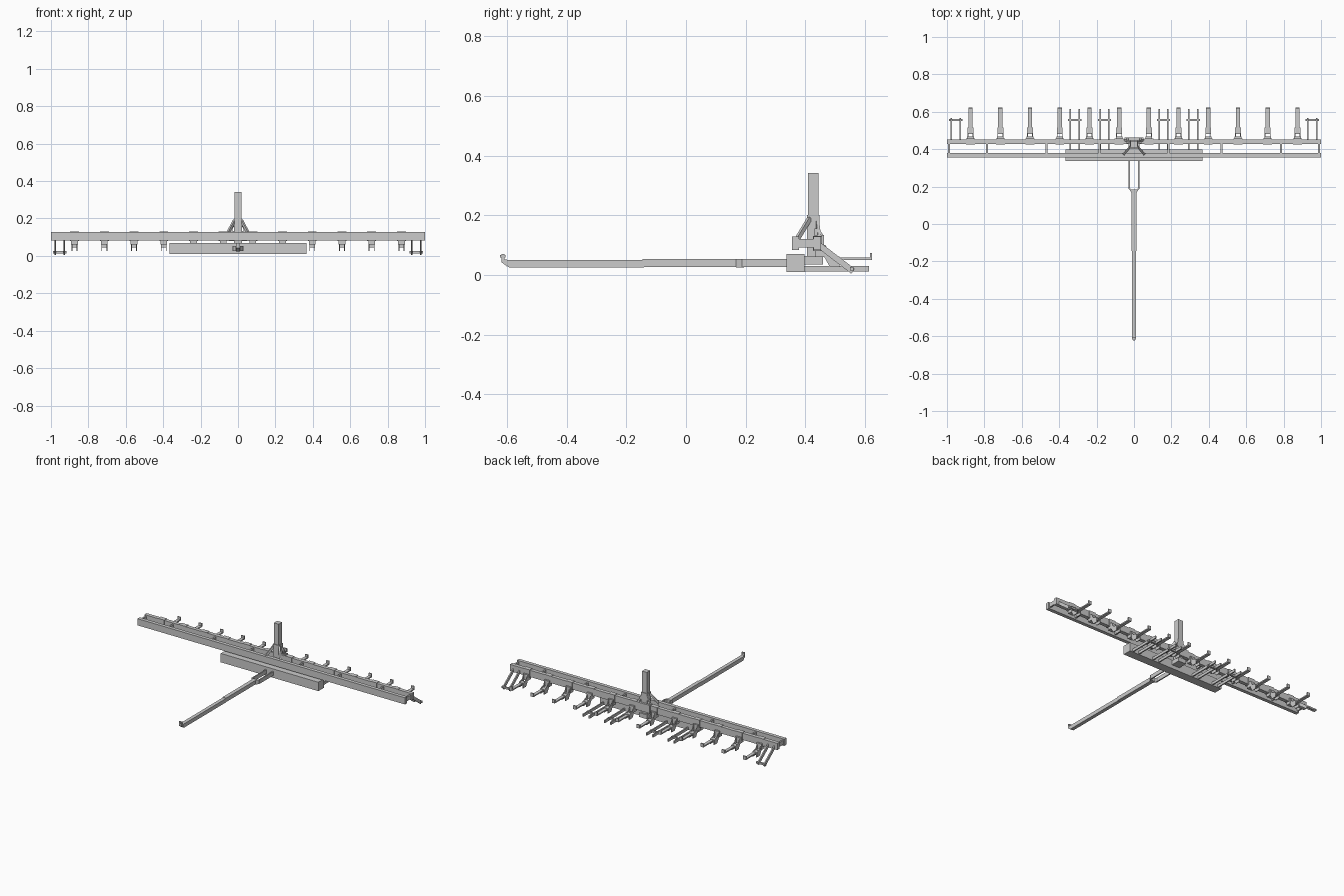
import bpy
import bmesh
from mathutils import Vector, Matrix

default = bpy.data.objects.get("Cube")
if default:
    bpy.data.objects.remove(default, do_unlink=True)


def finish(name, bm):
    bmesh.ops.recalc_face_normals(bm, faces=bm.faces)
    mesh = bpy.data.meshes.new(name)
    bm.to_mesh(mesh)
    bm.free()
    obj = bpy.data.objects.new(name, mesh)
    bpy.context.collection.objects.link(obj)
    return obj


def box(name, x, y, z):
    """Box from (min, max) ranges on each axis."""
    bm = bmesh.new()
    size = [r[1] - r[0] for r in (x, y, z)]
    mid = [(r[0] + r[1]) / 2 for r in (x, y, z)]
    bmesh.ops.create_cube(bm, size=1, matrix=Matrix.Translation(mid) @ Matrix.Diagonal((*size, 1)))
    return finish(name, bm)


def bar(name, start, end, width, height):
    """Rectangular bar running between two points."""
    a, b = Vector(start), Vector(end)
    bm = bmesh.new()
    turn = (b - a).to_track_quat('Y', 'Z').to_matrix().to_4x4()
    scale = Matrix.Diagonal((width, (b - a).length, height, 1))
    bmesh.ops.create_cube(bm, size=1, matrix=Matrix.Translation((a + b) / 2) @ turn @ scale)
    return finish(name, bm)


def plate(name, profile, x0, x1):
    """Side profile (y, z) extruded across x."""
    bm = bmesh.new()
    face = bm.faces.new([bm.verts.new((x0, y, z)) for y, z in profile])
    new = bmesh.ops.extrude_face_region(bm, geom=[face])["geom"]
    verts = [v for v in new if isinstance(v, bmesh.types.BMVert)]
    bmesh.ops.translate(bm, verts=verts, vec=(x1 - x0, 0, 0))
    return finish(name, bm)


def around(c, half):
    return (c - half, c + half)


# Upper frame: two long rails tied together by cross members
box("front_rail", (-1, 1), (0.355, 0.379), (0.083, 0.128))
box("back_rail", (-1, 1), (0.428, 0.453), (0.083, 0.128))
for side in (-1, 1):
    for x in (0.185, 0.468, 0.786, 0.99):
        box("cross_member", around(side * x, 0.005), (0.375, 0.432), (0.092, 0.12))

# Lower beam and the hub behind it
box("lower_beam", (-0.365, 0.365), (0.337, 0.397), (0.01, 0.07))
box("hub", (-0.03, 0.03), (0.39, 0.46), (0.035, 0.064))

# Mast with sleeve, clamp and braces
box("mast", (-0.018, 0.018), (0.409, 0.444), (0.06, 0.342))
box("mast_sleeve", (-0.022, 0.022), (0.405, 0.448), (0.06, 0.2))
box("mast_clamp", (-0.05, 0.05), (0.43, 0.462), (0.08, 0.134))
for side in (-1, 1):
    plate("clamp_ear", [(0.43, 0.13), (0.43, 0.155), (0.446, 0.155), (0.462, 0.13)],
          side * 0.03, side * 0.04)
    bar("mast_brace", (side * 0.058, 0.37, 0.115), (side * 0.018, 0.415, 0.19), 0.012, 0.014)
    bar("rear_brace", (side * 0.05, 0.448, 0.118), (side * 0.018, 0.44, 0.18), 0.01, 0.012)

# Drawbar with fork and upturned hitch
plate("drawbar", [(-0.605, 0.034), (-0.592, 0.024), (-0.14, 0.024), (-0.14, 0.05), (-0.605, 0.05)],
      -0.012, 0.012)
box("drawbar_rear", (-0.013, 0.013), (-0.145, 0.185), (0.026, 0.053))
plate("hitch", [(-0.618, 0.042), (-0.6, 0.028), (-0.596, 0.05), (-0.608, 0.052),
                (-0.608, 0.07), (-0.618, 0.07)], -0.01, 0.01)
box("hitch_pin", (-0.005, 0.005), (-0.623, -0.605), (0.058, 0.066))
for side in (-1, 1):
    bar("fork_shoulder", (side * 0.01, 0.17, 0.039), (side * 0.026, 0.192, 0.039), 0.008, 0.028)
    box("fork_arm", around(side * 0.025, 0.004), (0.187, 0.34), (0.026, 0.053))

# Row of sprung arms: clamp, cheeks, socket and flat arm with raised tip
cheek = [(0.44, 0.1), (0.468, 0.1), (0.482, 0.07), (0.515, 0.06),
         (0.515, 0.027), (0.482, 0.027), (0.455, 0.075)]
arm = [(0.48, 0.05), (0.613, 0.05), (0.624, 0.05), (0.624, 0.074),
       (0.616, 0.074), (0.616, 0.058), (0.48, 0.058)]
for side in (-1, 1):
    for i in range(6):
        x = side * (0.079 + 0.159 * i)
        box("rail_clamp", around(x, 0.024), (0.426, 0.456), (0.08, 0.131))
        box("arm_bracket", around(x, 0.018), (0.434, 0.468), (0.06, 0.1))
        for s in (-1, 1):
            plate("arm_cheek", cheek, x + s * 0.011, x + s * 0.016)
        box("arm_socket", around(x, 0.013), (0.484, 0.515), (0.046, 0.061))
        plate("flat_arm", arm, x - 0.011, x + 0.011)

    # Paired bars trailing from the lower beam
    for centre in (0.158, 0.317):
        x = side * centre
        for s in (-1, 1):
            box("trailing_bar", around(x + s * 0.023, 0.004), (0.39, 0.614), (0.012, 0.03))
        box("trailing_crossbar", around(x, 0.035), (0.55, 0.562), (0.014, 0.026))

    # Sloping pair at each end of the frame
    x = side * 0.953
    for s in (-1, 1):
        bar("end_bar", (x + s * 0.023, 0.445, 0.1), (x + s * 0.023, 0.56, 0.012), 0.008, 0.02)
    box("end_crossbar", around(x, 0.035), (0.55, 0.562), (0.014, 0.026))
